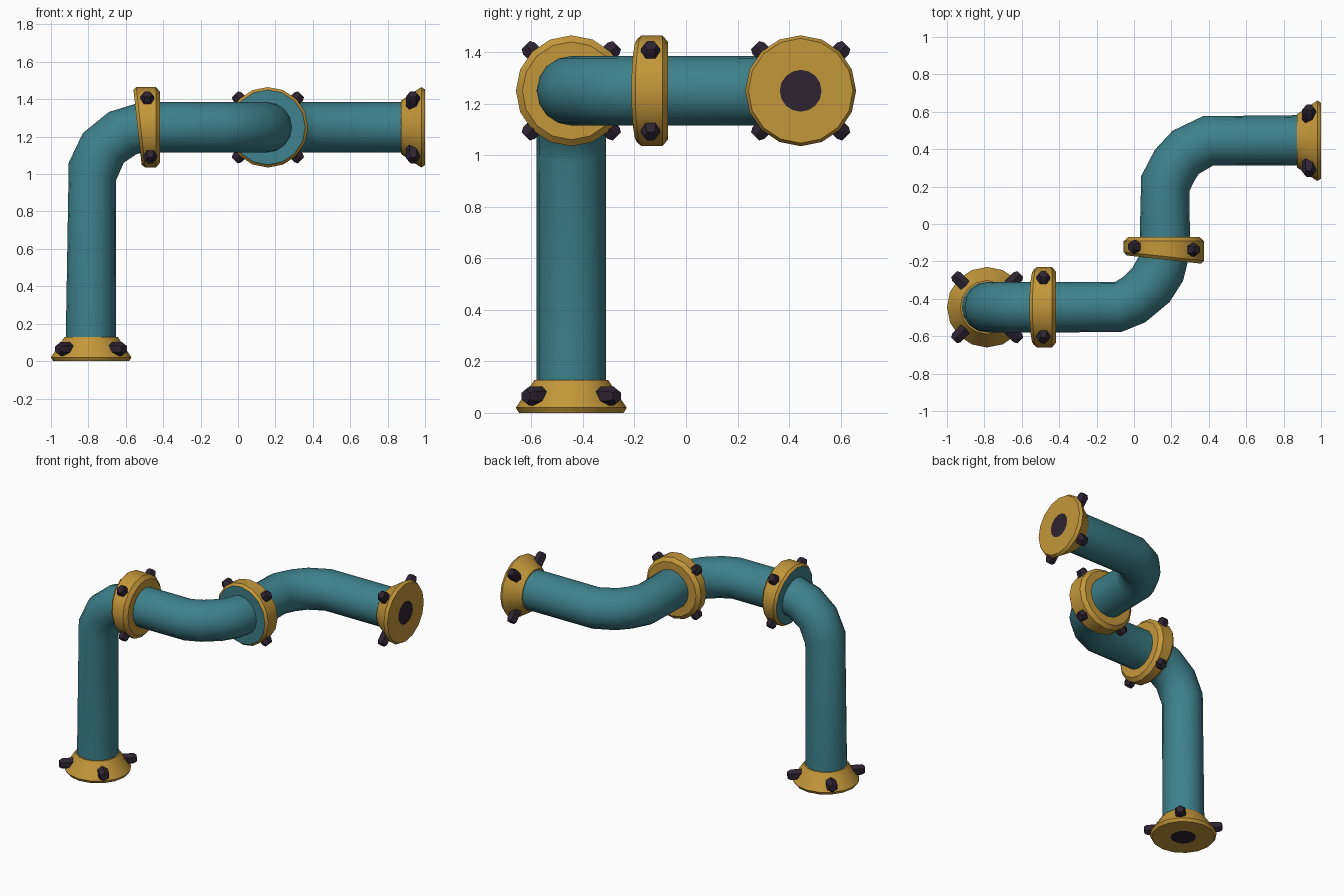
import bpy, bmesh
from math import sin, cos, tau, radians
from mathutils import Vector, Matrix

if "Cube" in bpy.data.objects:
    bpy.data.objects.remove(bpy.data.objects["Cube"])

SIDES = 16
PIPE_R = 0.135
X, Y, Z = Vector((1, 0, 0)), Vector((0, 1, 0)), Vector((0, 0, 1))


def material(name, rgb):
    mat = bpy.data.materials.new(name)
    mat.use_nodes = True
    color = (*rgb, 1)
    mat.diffuse_color = color
    mat.node_tree.nodes["Principled BSDF"].inputs["Base Color"].default_value = color
    return mat


TEAL = material("teal paint", (0.048, 0.22, 0.26))
BRASS = material("brass", (0.55, 0.31, 0.043))
DARK = material("dark iron", (0.026, 0.017, 0.03))


def frame(origin, x_axis, z_axis):
    """Placement whose local z is the part's axis."""
    rot = Matrix((x_axis, z_axis.cross(x_axis), z_axis)).transposed()
    return Matrix.Translation(origin) @ rot.to_4x4()


def loft(name, rings, mats, place=None):
    """Skin a list of point rings; the last cap takes the last material."""
    bm = bmesh.new()
    loops = [[bm.verts.new(p) for p in ring] for ring in rings]
    count = len(rings[0])
    for a, b in zip(loops, loops[1:]):
        for i in range(count):
            j = (i + 1) % count
            bm.faces.new((a[i], a[j], b[j], b[i]))
    bm.faces.new(loops[0][::-1])
    bm.faces.new(loops[-1]).material_index = len(mats) - 1
    if place:
        bm.transform(place)
    bmesh.ops.recalc_face_normals(bm, faces=bm.faces)
    mesh = bpy.data.meshes.new(name)
    bm.to_mesh(mesh)
    bm.free()
    for mat in mats:
        mesh.materials.append(mat)
    obj = bpy.data.objects.new(name, mesh)
    bpy.context.collection.objects.link(obj)
    bpy.ops.object.select_all(action="DESELECT")
    obj.select_set(True)
    bpy.context.view_layer.objects.active = obj
    bpy.ops.object.shade_smooth_by_angle(angle=radians(35))
    return obj


def circle(r, z, sides=SIDES, slope=0):
    pts = [(r * cos(tau * i / sides), r * sin(tau * i / sides)) for i in range(sides)]
    return [Vector((x, y, z + slope * x)) for x, y in pts]


def pipe(name, origin, up, path):
    """Elbow in the plane of x and up; path holds (x, up, heading)."""
    side = X.cross(up)
    rings = []
    for a, b, heading in path:
        h = radians(heading)
        centre = origin + X * a + up * b
        across = up * cos(h) - X * sin(h)
        rings.append([centre + PIPE_R * (across * cos(tau * i / SIDES) + side * sin(tau * i / SIDES))
                      for i in range(SIDES)])
    loft(name, rings, [TEAL])


def bolts(name, place, z, slope=0):
    """Four hexagonal bolt heads pointing outwards on the diagonals."""
    head = [circle(0.037, 0.14, 6), circle(0.037, 0.232, 6), circle(0.026, 0.25, 6)]
    for k in range(4):
        a = tau * (k + 0.5) / 4
        out = Vector((cos(a), sin(a), 0))
        spot = Vector((0, 0, z + slope * 0.2 * out.x))
        loft(f"{name}_bolt_{k + 1}", head, [DARK], place @ frame(spot, Z, out))


def end_flange(name, origin, x_axis, outward):
    """Conical foot with a dark bore on its flat face."""
    place = frame(origin, x_axis, outward)
    profile = [(0.143, -0.128), (0.215, -0.02), (0.203, 0), (0.081, 0)]
    loft(name, [circle(r, z) for r, z in profile], [BRASS, DARK], place)
    bolts(name, place, -0.065)


def joint_flange(name, origin, thick_side, outward):
    """Wedge-shaped collar with a painted, slanted face."""
    place = frame(origin, thick_side, outward)
    slope = 0.11
    rings = [circle(0.19, 0), circle(0.215, 0.022),
             circle(0.215, 0.103, slope=slope), circle(0.2, 0.12, slope=slope)]
    loft(name, rings, [BRASS, TEAL], place)
    bolts(name, place, 0.06, slope / 2)


# Pipes
pipe("riser_pipe", Vector((0, -0.445, 0)), Z, [
    (-0.787, 0.05, 90), (-0.778, 1.015, 70), (-0.72, 1.14, 54),
    (-0.615, 1.22, 34), (-0.51, 1.247, 10), (-0.45, 1.25, 0)])
pipe("middle_pipe", Vector((0, 0, 1.25)), Y, [
    (-0.45, -0.445, 0), (-0.083, -0.443, 7), (0.003, -0.403, 25),
    (0.09, -0.327, 48), (0.145, -0.237, 60), (0.155, -0.18, 82), (0.165, -0.1, 90)])
pipe("outlet_pipe", Vector((0, 0, 1.25)), Y, [
    (0.165, -0.1, 90), (0.167, 0.215, 72), (0.215, 0.31, 50),
    (0.276, 0.383, 31), (0.395, 0.444, 11), (0.9, 0.447, 0)])

# Flanges with their bolts
end_flange("base_flange", Vector((-0.785, -0.445, 0)), X, -Z)
end_flange("outlet_flange", Vector((1, 0.445, 1.25)), Z, X)
joint_flange("riser_joint", Vector((-0.417, -0.445, 1.25)), Z, -X)
joint_flange("middle_joint", Vector((0.16, -0.07, 1.25)), X, -Y)
